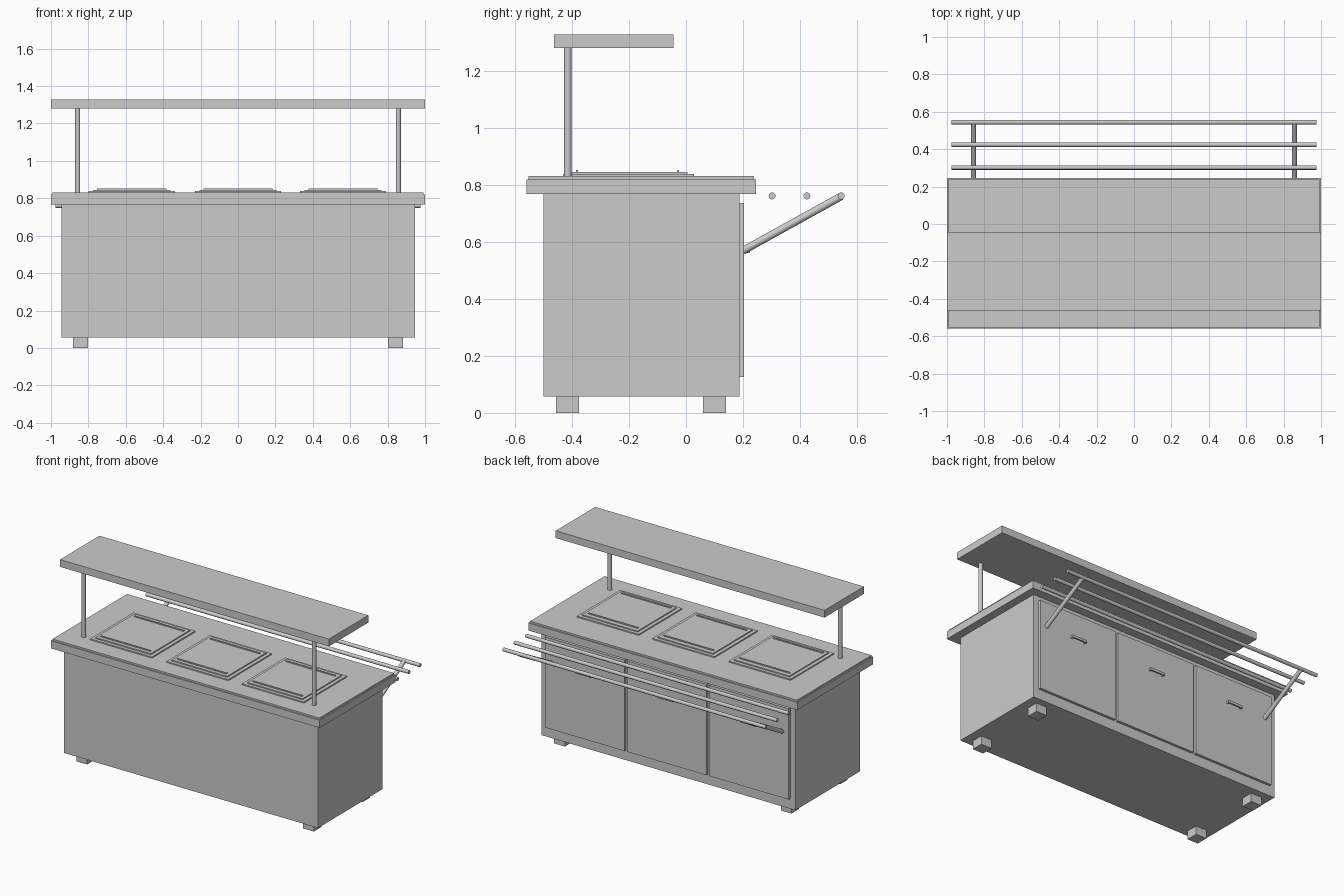
import bpy
from mathutils import Vector

if "Cube" in bpy.data.objects:
    bpy.data.objects.remove(bpy.data.objects["Cube"])


def box(name, x, y, z):
    """Box from (min, max) ranges on each axis."""
    bpy.ops.mesh.primitive_cube_add(size=1, location=[(a + b) / 2 for a, b in (x, y, z)])
    ob = bpy.context.object
    ob.name = name
    ob.scale = [b - a for a, b in (x, y, z)]
    bpy.ops.object.transform_apply(location=False, rotation=False, scale=True)
    return ob


def rod(name, p, q, r, sides=24):
    """Round bar between two points."""
    p, q = Vector(p), Vector(q)
    d = q - p
    bpy.ops.mesh.primitive_cylinder_add(vertices=sides, radius=r, depth=d.length,
                                        location=(p + q) / 2,
                                        rotation=d.to_track_quat('Z', 'Y').to_euler())
    ob = bpy.context.object
    ob.name = name
    bpy.ops.object.shade_smooth_by_angle()
    return ob


# Cabinet, counter and overhead shelf
box("cabinet_body", (-0.945, 0.945), (-0.5, 0.187), (0.057, 0.768))
box("counter_edge", (-1, 1), (-0.56, 0.246), (0.768, 0.819))
box("counter_top", (-0.993, 0.993), (-0.553, 0.239), (0.819, 0.83))
box("overhead_shelf", (-1, 1), (-0.463, -0.044), (1.279, 1.328))

# Mirrored parts: feet, shelf posts, rail brackets
for s, side in ((-1, "left"), (1, "right")):
    xr = sorted((s * 0.803, s * 0.883))
    box(f"front_foot_{side}", xr, (-0.456, -0.376), (0, 0.057))
    box(f"back_foot_{side}", xr, (0.06, 0.14), (0, 0.057))
    rod(f"shelf_post_{side}", (s * 0.857, -0.415, 0.825), (s * 0.857, -0.415, 1.282), 0.0135)
    rod(f"rail_bracket_{side}", (s * 0.857, 0.2, 0.569), (s * 0.857, 0.545, 0.76), 0.0135)

# Tray rails
for i, y in enumerate((0.302, 0.424, 0.544)):
    rod(f"tray_rail_{i + 1}", (-0.977, y, 0.761), (0.977, y, 0.761), 0.012)

# Food wells with lids and thin grip ridges
for i, cx in enumerate((-0.568, 0, 0.562)):
    n = i + 1
    box(f"well_rim_{n}", (cx - 0.23, cx + 0.23), (-0.432, 0.028), (0.83, 0.838))
    box(f"well_lid_{n}", (cx - 0.206, cx + 0.206), (-0.41, 0.006), (0.838, 0.845))
    for y, end in ((-0.382, "front"), (-0.028, "back")):
        box(f"lid_ridge_{end}_{n}", (cx - 0.185, cx + 0.185), (y - 0.004, y + 0.004), (0.845, 0.852))

# Back doors with bar handles
for i in range(3):
    n, cx = i + 1, (i - 1) * 0.611
    box(f"door_{n}", (cx - 0.296, cx + 0.296), (0.187, 0.204), (0.125, 0.736))
    box(f"handle_bar_{n}", (cx - 0.055, cx + 0.055), (0.215, 0.224), (0.56, 0.576))
    for s, side in ((-1, "left"), (1, "right")):
        xr = sorted((cx + s * 0.043, cx + s * 0.055))
        box(f"handle_end_{side}_{n}", xr, (0.203, 0.216), (0.56, 0.576))
